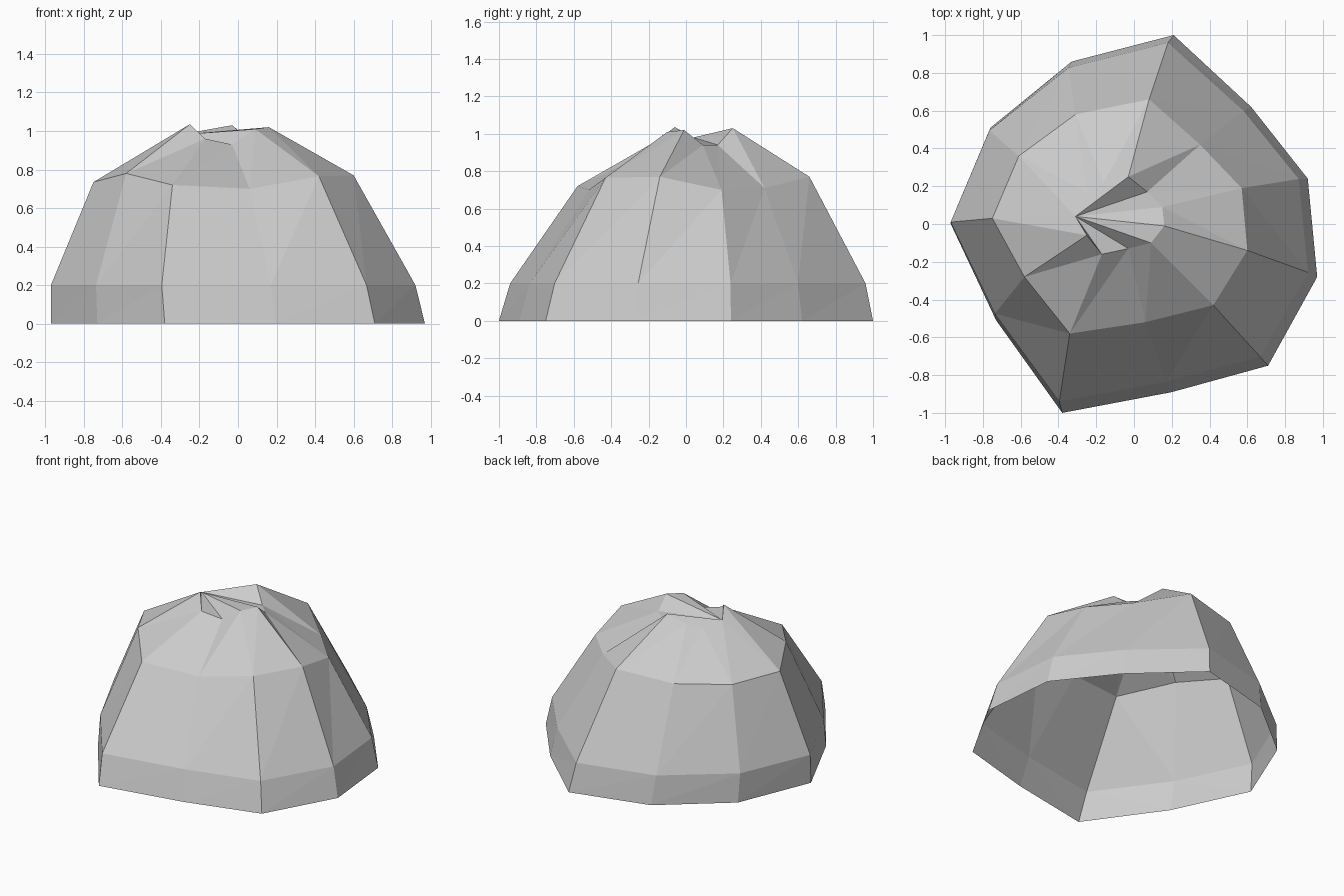
import bpy
import bmesh

default_cube = bpy.data.objects.get("Cube")
if default_cube:
    bpy.data.objects.remove(default_cube, do_unlink=True)


def make_material(name, colour):
    material = bpy.data.materials.new(name)
    material.use_nodes = True
    material.diffuse_color = colour
    shader = material.node_tree.nodes["Principled BSDF"]
    shader.inputs["Base Color"].default_value = colour
    return material


def add_ring(mesh, points):
    return [mesh.verts.new(point) for point in points]


def bridge_rings(mesh, lower, upper):
    """Join two clockwise rings with triangles, all split the same way."""
    for i in range(len(lower)):
        previous = i - 1
        mesh.faces.new((lower[previous], upper[previous], lower[i]))
        mesh.faces.new((lower[i], upper[previous], upper[i]))


# Irregular ground outline, clockwise from the back
outline = [(.21, 1), (.62, .62), (.92, .24), (.97, -.28), (.71, -.75),
           (.2, -.89), (-.38, -1), (-.73, -.51), (-.97, 0), (-.76, .51),
           (-.33, .86)]

# Shoulder where the steep sides turn into the sloping top
shoulder = [(.08, .66, .77), (.35, .42, .71), (.57, .19, .7),
            (.6, -.14, .77), (.42, -.43, .765), (.06, -.52, .7),
            (-.34, -.58, .72), (-.58, -.28, .78), (-.75, .03, .735),
            (-.61, .36, .73), (-.31, .58, .74)]

# Jagged crest
crest = [(-.03, .25, 1.03), (.07, .17, .94), (.15, .09, .94),
         (.16, -.01, 1.02), (.09, -.1, 1.01), (-.03, -.13, .93),
         (-.17, -.16, .96), (-.25, -.06, 1.035), (-.31, .04, .98),
         (-.25, .17, .96), (-.16, .22, .98)]

ground = [(x, y, 0) for x, y in outline]
base_band = [(x * .975 - .025, y * .95 + .01, .2) for x, y in outline]

# Rock shell, open underneath
shell = bmesh.new()
rings = [add_ring(shell, ring) for ring in (ground, base_band, shoulder, crest)]
for lower, upper in zip(rings, rings[1:]):
    bridge_rings(shell, lower, upper)

# Crest cap, fanned from the crest point on the right side
top = rings[-1]
hub_index = min(range(len(top)), key=lambda i: top[i].co.x)
fan = top[hub_index:] + top[:hub_index]
for near, far in zip(fan[1:], fan[2:]):
    shell.faces.new((fan[0], far, near))

bmesh.ops.recalc_face_normals(shell, faces=shell.faces)
# Keep the open shell facing outwards
shell.normal_update()
if sum(face.normal.z * face.calc_area() for face in shell.faces) < 0:
    bmesh.ops.reverse_faces(shell, faces=shell.faces)

rock_mesh = bpy.data.meshes.new("rock")
shell.to_mesh(rock_mesh)
shell.free()
rock_mesh.materials.append(make_material("stone grey", (.6, .6, .6, 1)))
rock = bpy.data.objects.new("rock", rock_mesh)
bpy.context.collection.objects.link(rock)
